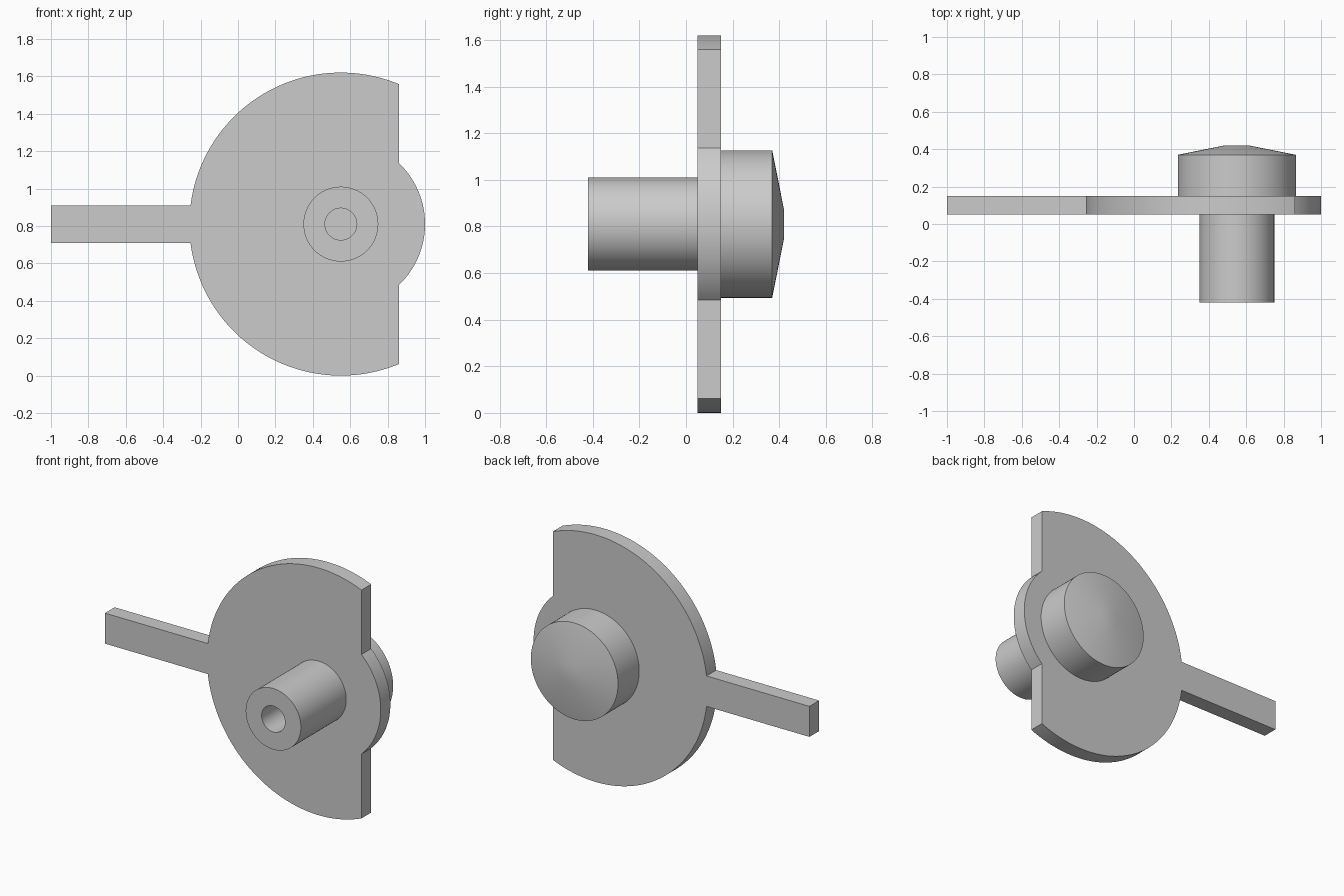
import bpy, bmesh, math

cube = bpy.data.objects.get("Cube")
if cube:
    bpy.data.objects.remove(cube, do_unlink=True)

CX, CZ = 0.55, 0.81          # shared axis of all round parts
BACK, FRONT = 0.15, 0.05     # plate faces along y

grey = bpy.data.materials.new("plain_grey")
grey.use_nodes = True
color = (0.6, 0.6, 0.6, 1)
grey.diffuse_color = color
grey.node_tree.nodes["Principled BSDF"].inputs["Base Color"].default_value = color


def finish(name, bm, angle):
    bmesh.ops.recalc_face_normals(bm, faces=bm.faces[:])
    mesh = bpy.data.meshes.new(name)
    bm.to_mesh(mesh)
    bm.free()
    mesh.materials.append(grey)
    ob = bpy.data.objects.new(name, mesh)
    bpy.context.collection.objects.link(ob)
    bpy.ops.object.select_all(action="DESELECT")
    ob.select_set(True)
    bpy.context.view_layer.objects.active = ob
    bpy.ops.object.shade_smooth_by_angle(angle=math.radians(angle))
    return ob


def lathe(name, profile, angle, steps=96):
    """Spin (radius, y) points around the shared axis."""
    bm = bmesh.new()
    verts = [bm.verts.new((CX + r, y, CZ)) for r, y in profile]
    edges = [bm.edges.new(pair) for pair in zip(verts, verts[1:])]
    bmesh.ops.spin(bm, geom=verts + edges, cent=(CX, 0, CZ), axis=(0, 1, 0),
                   angle=math.tau, steps=steps, use_merge=True)
    bmesh.ops.remove_doubles(bm, verts=bm.verts[:], dist=1e-5)
    return finish(name, bm, angle)


def arc(radius, start, end, count):
    return [(radius * math.cos(start + (end - start) * i / count),
             radius * math.sin(start + (end - start) * i / count))
            for i in range(count + 1)]


# Plate: cut disc, smaller bulge and straight arm in one outline
R, BULGE, CUT, ARM = 0.81, 0.45, 0.31, 0.10
upper = [(-1 - CX, ARM)]
upper += arc(R, math.pi - math.asin(ARM / R), math.acos(CUT / R), 64)
upper += arc(BULGE, math.acos(CUT / BULGE), 0, 24)
outline = upper + [(x, -z) for x, z in reversed(upper[:-1])]
bm = bmesh.new()
face = bm.faces.new([bm.verts.new((CX + x, FRONT, CZ + z)) for x, z in outline])
ext = bmesh.ops.extrude_face_region(bm, geom=[face])
moved = [g for g in ext["geom"] if isinstance(g, bmesh.types.BMVert)]
bmesh.ops.translate(bm, verts=moved, vec=(0, BACK - FRONT, 0))
finish("plate_with_arm", bm, 25)

# Hollow shaft on the front
lathe("hollow_shaft", [(0, FRONT), (0.085, FRONT), (0.085, -0.42),
                       (0.20, -0.42), (0.20, FRONT)], 30)

# Cap with a shallow cone on the back
lathe("rear_cap", [(0.316, BACK), (0.316, 0.37), (0.065, 0.42), (0, 0.42)], 30)
